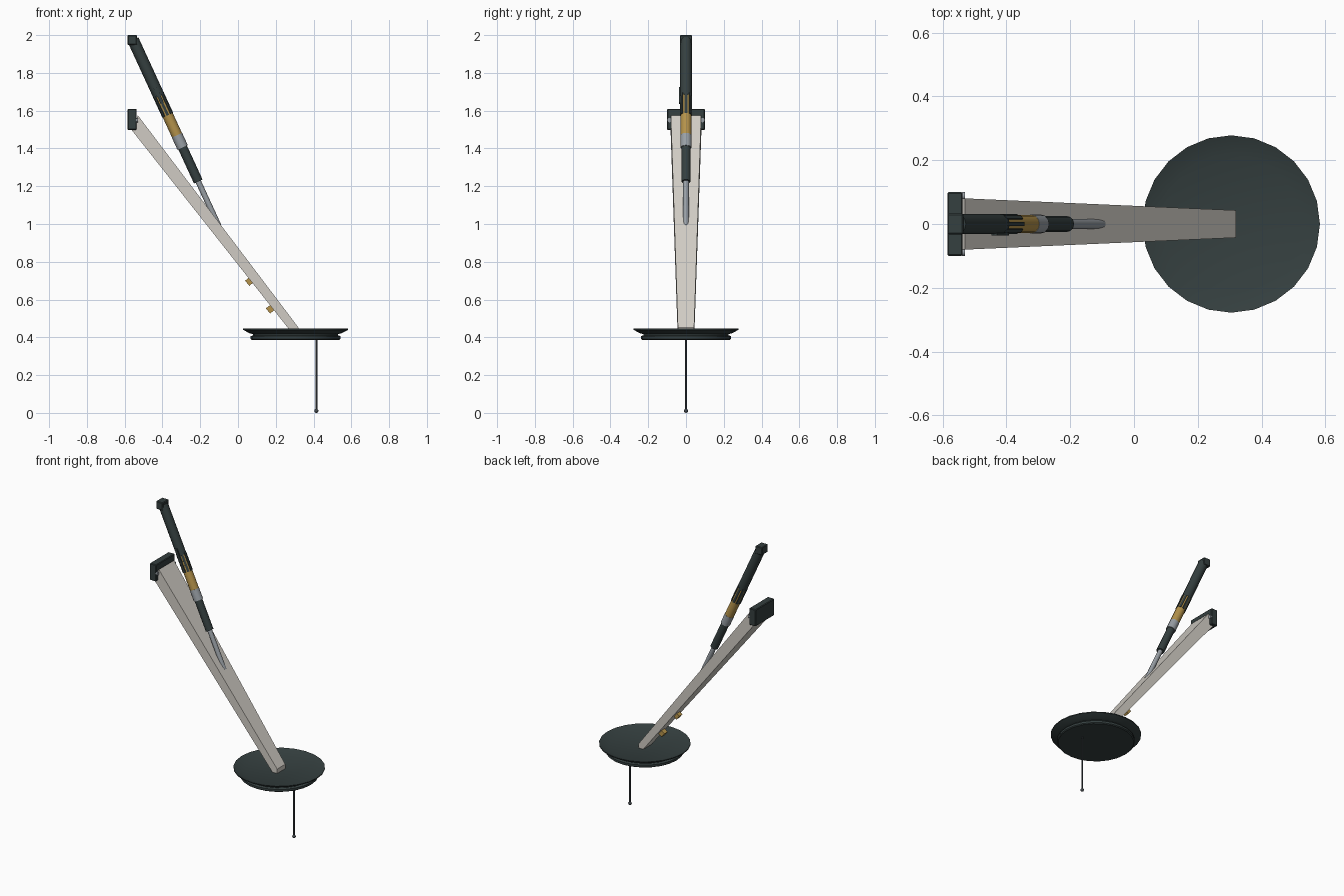
import bpy, bmesh, math
from mathutils import Vector, Matrix

cube = bpy.data.objects.get("Cube")
if cube:
    bpy.data.objects.remove(cube)


def material(name, rgb):
    m = bpy.data.materials.new(name)
    m.use_nodes = True
    m.diffuse_color = (*rgb, 1)
    m.node_tree.nodes["Principled BSDF"].inputs["Base Color"].default_value = (*rgb, 1)
    return m


DARK = material("dark slate", (0.035, 0.05, 0.05))
PALE = material("warm light grey", (0.64, 0.61, 0.56))
GOLD = material("brass", (0.46, 0.29, 0.07))
STEEL = material("steel grey", (0.32, 0.35, 0.38))
CORD = material("cord grey", (0.06, 0.07, 0.08))


def finish(name, bm, mat, smooth=False):
    bmesh.ops.recalc_face_normals(bm, faces=bm.faces[:])
    mesh = bpy.data.meshes.new(name)
    bm.to_mesh(mesh)
    bm.free()
    mesh.materials.append(mat)
    obj = bpy.data.objects.new(name, mesh)
    bpy.context.collection.objects.link(obj)
    if smooth:
        bpy.ops.object.select_all(action='DESELECT')
        obj.select_set(True)
        bpy.context.view_layer.objects.active = obj
        bpy.ops.object.shade_smooth_by_angle(angle=math.radians(35))
    return obj


def rod(name, a, b, r1, mat, r2=None, sides=12):
    a, b = Vector(a), Vector(b)
    turn = (b - a).to_track_quat('Z', 'Y').to_matrix().to_4x4()
    bm = bmesh.new()
    bmesh.ops.create_cone(bm, cap_ends=True, segments=sides, radius1=r1,
                          radius2=r1 if r2 is None else r2, depth=(b - a).length,
                          matrix=Matrix.Translation((a + b) / 2) @ turn)
    return finish(name, bm, mat, True)


def box(name, centre, size, mat, turn=Matrix(), bevel=0):
    bm = bmesh.new()
    bmesh.ops.create_cube(bm, size=1, matrix=Matrix.Translation(centre) @ turn
                          @ Matrix.Diagonal((*size, 1)))
    if bevel:
        bmesh.ops.bevel(bm, geom=bm.edges[:], offset=bevel, segments=1, affect='EDGES')
    return finish(name, bm, mat)


def lathe(name, profile, centre, sides, mat):
    bm = bmesh.new()
    rings = [[bm.verts.new((centre[0] + r * math.cos(math.tau * i / sides),
                            centre[1] + r * math.sin(math.tau * i / sides), z))
              for i in range(sides)] for r, z in profile]
    for low, high in zip(rings, rings[1:]):
        for i in range(sides):
            j = (i + 1) % sides
            bm.faces.new((low[i], low[j], high[j], high[i]))
    bm.faces.new(rings[0])
    bm.faces.new(rings[-1])
    return finish(name, bm, mat, True)


# Round dish with a sloping rim and a grooved base
lathe("dish", [(0.232, 0.387), (0.238, 0.392), (0.238, 0.406), (0.225, 0.411),
               (0.225, 0.417), (0.245, 0.422), (0.278, 0.44), (0.278, 0.446),
               (0.217, 0.423)], (0.305, 0), 24, DARK)

# Tapered arm: side outline widened towards the top
outline = [(-0.565, 1.5), (-0.53, 1.575), (0.32, 0.452), (0.32, 0.42), (0.288, 0.42)]
bm = bmesh.new()
sides = [[bm.verts.new((x, s * (0.057 - 0.044 * x), z)) for x, z in outline] for s in (-1, 1)]
for side in sides:
    bm.faces.new(side)
for i in range(len(outline)):
    j = (i + 1) % len(outline)
    bm.faces.new((sides[0][i], sides[0][j], sides[1][j], sides[1][i]))
finish("arm", bm, PALE)

# Wall bracket with side bolts
box("wall_bracket", (-0.561, 0, 1.554), (0.048, 0.2, 0.112), DARK, bevel=0.004)
for s, label in ((1, "back"), (-1, "front")):
    rod(label + "_bolt", (-0.54, s * 0.088, 1.55), (-0.53, s * 0.088, 1.55), 0.012, STEEL)

# Brass studs beneath the arm
along = Vector((0.79, 0, -1)).normalized()
under = Vector((-along.z, 0, along.x)) * -1
if under.z > 0:
    under = -under
for label, p in (("upper", (0.062, 0, 0.697)), ("lower", (0.172, 0, 0.55))):
    p = Vector(p)
    box(label + "_stud", p, (0.035, 0.034, 0.034), GOLD,
        along.to_track_quat('X', 'Z').to_matrix().to_4x4())


# Slanted telescopic strut: position on its axis for a given height
def axis(z):
    return Vector((-0.56 + (1.985 - z) * 0.46, 0, z))


box("strut_cap", (-0.56, 0, 1.974), (0.05, 0.066, 0.052), DARK, bevel=0.004)
rod("strut_sleeve", axis(1.975), axis(1.675), 0.031, DARK)
rod("strut_brass", axis(1.68), axis(1.465), 0.029, GOLD)
rod("strut_ring", axis(1.47), axis(1.405), 0.03, STEEL)
rod("strut_tube", axis(1.41), axis(1.225), 0.025, DARK)
rod("strut_rod", axis(1.23), axis(0.99), 0.015, STEEL)

# Dark fingers of the sleeve over the brass
down = (axis(1) - axis(2)).normalized()
side_a = Vector((0, 1, 0))
side_b = down.cross(side_a)
for i in range(8):
    ang = math.tau * i / 8
    out = side_a * math.cos(ang) + side_b * math.sin(ang)
    turn = Matrix((down, out, down.cross(out))).transposed().to_4x4()
    box(f"sleeve_finger_{i + 1}", axis(1.63) + out * 0.027, (0.12, 0.009, 0.014), DARK, turn)
box("strut_clip", axis(1.68) + Vector((0, -0.031, 0)), (0.09, 0.01, 0.018), DARK,
    Matrix((down, side_a, down.cross(side_a))).transposed().to_4x4())

# Pull cord with a small ball
rod("pull_cord", (0.415, 0, 0.01), (0.415, 0, 0.395), 0.005, CORD, sides=8)
bm = bmesh.new()
bmesh.ops.create_uvsphere(bm, u_segments=12, v_segments=8, radius=0.011,
                          matrix=Matrix.Translation((0.415, 0, 0.011)))
finish("pull_ball", bm, CORD, True)
